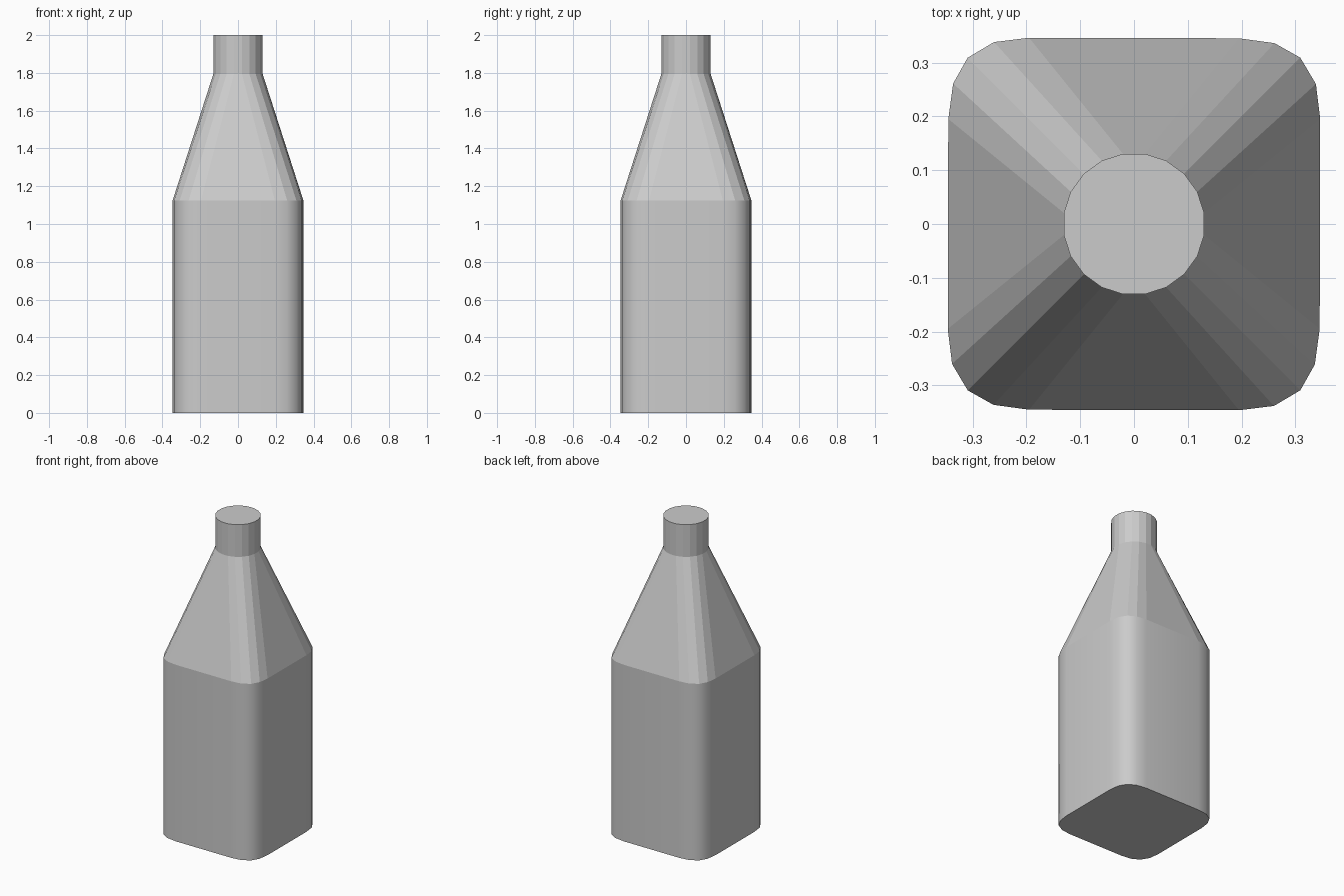
import bpy, bmesh
from math import cos, sin, radians

if "Cube" in bpy.data.objects:
    bpy.data.objects.remove(bpy.data.objects["Cube"])

# Rounded-square body section: one corner, then rotated to the other three
CORNER = [(0.346, 0.195), (0.338, 0.26), (0.309, 0.309), (0.261, 0.336), (0.195, 0.345)]


def body_section():
    pts = []
    for quarter in range(4):
        for x, y in CORNER:
            for _ in range(quarter):
                x, y = -y, x
            pts.append((x, y))
    return pts


def circle_section(radius):
    # One neck vertex for each body vertex
    return [(radius * cos(radians(9 + 18 * i)), radius * sin(radians(9 + 18 * i)))
            for i in range(20)]


bm = bmesh.new()
body, neck = body_section(), circle_section(0.132)
levels = [(body, 0.0), (body, 1.125), (neck, 1.795), (neck, 2.0)]
rings = [[bm.verts.new((x, y, z)) for x, y in pts] for pts, z in levels]

# Walls: smooth body, faceted shoulder and neck
for level, (lower, upper) in enumerate(zip(rings, rings[1:])):
    for i in range(20):
        j = (i + 1) % 20
        face = bm.faces.new((lower[i], lower[j], upper[j], upper[i]))
        face.smooth = level == 0

# Base and top caps
bm.faces.new(rings[0][::-1])
bm.faces.new(rings[-1])
bm.normal_update()

mesh = bpy.data.meshes.new("bottle")
bm.to_mesh(mesh)
bm.free()
bottle = bpy.data.objects.new("bottle", mesh)
bpy.context.collection.objects.link(bottle)
